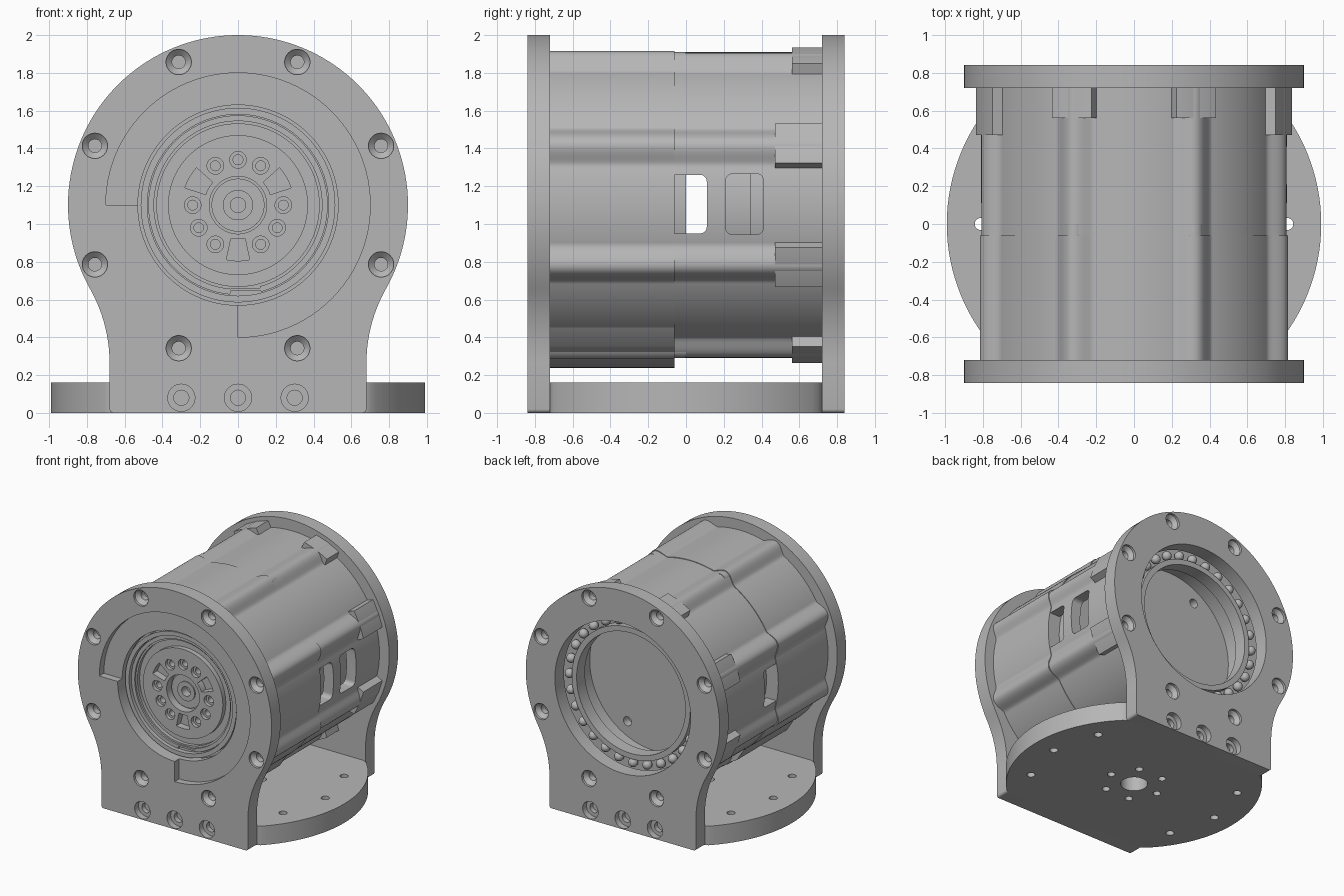
import bpy, bmesh
from math import cos, sin, pi, radians, degrees, sqrt, acos
from mathutils import Matrix

cube = bpy.data.objects.get("Cube")
if cube:
    bpy.data.objects.remove(cube)

AXIS = 1.1          # height of the main axis
BOLT_R = 0.82       # bolt circle radius
BOLTS = [radians(22.5 + 45 * i) for i in range(8)]

grey = bpy.data.materials.new("machined_grey")
grey.use_nodes = True
grey.diffuse_color = (0.47, 0.47, 0.47, 1)
grey.node_tree.nodes["Principled BSDF"].inputs["Base Color"].default_value = (0.47, 0.47, 0.47, 1)


def lathe(bm, profile, origin=(0, 0, AXIS), axis="y", seg=96):
    """Revolve (radius, height) points; open ends must lie on the axis."""
    ox, oy, oz = origin
    rings = []
    for r, h in profile:
        ring = []
        for i in range(seg if r > 0 else 1):
            a = 2 * pi * i / seg
            u, v = r * cos(a), r * sin(a)
            ring.append(bm.verts.new((ox + u, oy + h, oz + v) if axis == "y" else (ox + u, oy + v, oz + h)))
        rings.append(ring)
    pairs = list(zip(rings, rings[1:]))
    if profile[0][0] > 0:
        pairs.append((rings[-1], rings[0]))
    for p, q in pairs:
        for i in range(seg):
            j = (i + 1) % seg
            corners = [p[i % len(p)], p[j % len(p)], q[j % len(q)], q[i % len(q)]]
            corners = list(dict.fromkeys(corners))
            if len(corners) > 2:
                bm.faces.new(corners)


def prism(bm, pts, lo, hi, axis="y"):
    """Extrude a 2D outline along an axis."""
    def place(p, h):
        return {"x": (h, p[0], p[1]), "y": (p[0], h, p[1]), "z": (p[0], p[1], h)}[axis]
    a = [bm.verts.new(place(p, lo)) for p in pts]
    b = [bm.verts.new(place(p, hi)) for p in pts]
    bm.faces.new(a)
    bm.faces.new(b)
    for i in range(len(pts)):
        j = (i + 1) % len(pts)
        bm.faces.new((a[i], a[j], b[j], b[i]))


def arc(cx, cz, r, a0, a1, n):
    return [(cx + r * cos(a0 + (a1 - a0) * i / n), cz + r * sin(a0 + (a1 - a0) * i / n)) for i in range(n + 1)]


def sector(r0, r1, a0, a1, n=12, splay=0):
    """Ring segment in degrees; splay widens its inner edge."""
    inner = arc(0, AXIS, r0, radians(a1 + splay), radians(a0 - splay), n)
    return arc(0, AXIS, r1, radians(a0), radians(a1), n) + inner


def rounded(u0, u1, v0, v1, r):
    corners = [(u1 - r, v1 - r), (u0 + r, v1 - r), (u0 + r, v0 + r), (u1 - r, v0 + r)]
    return [p for k, c in enumerate(corners) for p in arc(*c, r, k * pi / 2, (k + 1) * pi / 2, 5)]


def finish(name, bm):
    bmesh.ops.recalc_face_normals(bm, faces=bm.faces)
    mesh = bpy.data.meshes.new(name)
    bm.to_mesh(mesh)
    bm.free()
    obj = bpy.data.objects.new(name, mesh)
    bpy.context.collection.objects.link(obj)
    mesh.materials.append(grey)
    return obj


def smooth(obj):
    bpy.ops.object.select_all(action="DESELECT")
    obj.select_set(True)
    bpy.context.view_layer.objects.active = obj
    bpy.ops.object.shade_smooth_by_angle(angle=radians(30))


def cut(obj, bm):
    cutter = finish("cutter", bm)
    cutter.hide_render = True
    mod = obj.modifiers.new("cut", "BOOLEAN")
    mod.object, mod.operation, mod.solver = cutter, "DIFFERENCE", "EXACT"
    bpy.context.view_layer.objects.active = obj
    bpy.ops.object.modifier_apply(modifier=mod.name)
    bpy.data.objects.remove(cutter)


def bolt_point(a):
    return BOLT_R * cos(a), AXIS + BOLT_R * sin(a)


# End plates: round head flowing into a straight foot
def end_plate(name, s, bore):
    half, head, fillet = 0.68, 0.9, 0.8
    cx = half + fillet
    cz = AXIS - sqrt((head + fillet) ** 2 - cx ** 2)
    t = acos(cx / (head + fillet))
    right = arc(half - 0.02, 0.02, 0.02, -pi / 2, 0, 4) + arc(cx, cz, fillet, pi, pi - t, 14)
    right += arc(0, AXIS, head, -t, pi / 2, 48)[1:]
    bm = bmesh.new()
    prism(bm, right + [(-x, z) for x, z in reversed(right[:-1])], s * 0.84, s * 0.72)
    plate = finish(name, bm)
    bm = bmesh.new()
    lathe(bm, [(0, -0.9), (bore, -0.9), (bore, 0.9), (0, 0.9)])
    for x, z in map(bolt_point, BOLTS):     # countersunk bolt holes
        lathe(bm, [(0, s * .86), (.067, s * .86), (.067, s * .82), (.035, s * .79), (.035, s * .74), (0, s * .74)],
              (x, 0, z), seg=32)
    for x in (-0.3, 0, 0.3):                # counterbored foot holes
        lathe(bm, [(0, s * .86), (.072, s * .86), (.072, s * .79), (.04, s * .79), (.04, s * .75), (0, s * .75)],
              (x, 0, 0.08), seg=32)
    cut(plate, bm)
    return plate


front_plate = end_plate("front_plate", -1, 0.53)
bm = bmesh.new()
prism(bm, sector(0.4, 0.7, -90, 180, 72), -0.9, -0.78)
cut(front_plate, bm)
smooth(front_plate)
smooth(end_plate("back_plate", 1, 0.63))

# Base disc trimmed between the plates, with mounting holes
bm = bmesh.new()
prism(bm, [(x, max(-0.72, min(0.72, y))) for x, y in arc(0, 0, 0.99, 0, 2 * pi, 128)[:-1]], 0, 0.16, "z")
base = finish("base_disc", bm)
bm = bmesh.new()
holes = [(0, 0, 0.105)]
holes += [(0.23 * cos(k * pi / 3), 0.23 * sin(k * pi / 3), 0.03) for k in range(6)]
holes += [(0.81 * cos(k * pi / 6), 0.81 * sin(k * pi / 6), 0.032) for k in (-1, 0, 1, 5, 6, 7)]
for x, y, r in holes:
    lathe(bm, [(0, -0.1), (r, -0.1), (r, 0.3), (0, 0.3)], (x, y, 0), "z", 32)
cut(base, bm)
smooth(base)


# Ribbed housing halves
def housing(name, y0, y1, r_out, r_in, rib):
    bm = bmesh.new()
    n, rows = 384, []
    for i in range(n):
        a = 2 * pi * i / n
        off = min(abs((a - b + pi) % (2 * pi) - pi) for b in BOLTS)
        bump = (0.5 + 0.5 * cos(pi * off / 0.13)) ** 0.7 if off < 0.13 else 0
        r = r_out + rib * bump
        rows.append([bm.verts.new((q * cos(a), y, AXIS + q * sin(a)))
                     for q, y in ((r, y0), (r, y1), (r_in, y1), (r_in, y0))])
    for i in range(n):
        p, q = rows[i], rows[(i + 1) % n]
        for k in range(4):
            m = (k + 1) % 4
            bm.faces.new((p[k], q[k], q[m], p[m]))
    return finish(name, bm)


smooth(housing("front_housing", -0.72, -0.06, 0.815, 0.7, 0.063))
back_housing = housing("back_housing", -0.06, 0.72, 0.81, 0.72, 0.058)
bm = bmesh.new()
prism(bm, rounded(-0.2, 0.11, 0.95, 1.26, 0.035), -1, 1, "x")
prism(bm, rounded(0.21, 0.41, 0.945, 1.265, 0.035), 0.3, 1, "x")
cut(back_housing, bm)
smooth(back_housing)

# Thickened underside of the front housing
bm = bmesh.new()
prism(bm, sector(0.79, 0.862, -120, -60, 24, 13), -0.72, -0.06)
smooth(finish("underside_pad", bm))

# Bolt bosses beside the back plate, and cap screws at the seam
for i, a in enumerate(BOLTS):
    x, z = bolt_point(a)
    side = abs(cos(a)) > abs(sin(a))
    bm = bmesh.new()
    prism(bm, sector(0.75, 0.865, degrees(a) - 7.5, degrees(a) + 7.5, 12, 2), 0.47 if side else 0.56, 0.72)
    smooth(finish(f"bolt_boss_{i}", bm))
    if not side:
        bm = bmesh.new()
        lathe(bm, [(0, -0.06), (.052, -0.06), (.052, 0), (.026, 0), (.026, -.025), (0, -.025)], (x, 0, z), seg=32)
        smooth(finish(f"cap_screw_{i}", bm))

# Gearbox core and output flange seen in the front bore
bm = bmesh.new()
lathe(bm, [(0, -.62), (.04, -.62), (.04, -.69), (.08, -.69), (.08, -.68), (.14, -.68), (.14, -.66), (.152, -.66),
           (.152, -.73), (.37, -.73), (.37, -.69), (.43, -.69), (.43, -.72), (.48, -.72), (.48, -.76), (.515, -.76),
           (.515, -.70), (.705, -.70), (.705, 0), (0, 0)])
flange = finish("output_flange", bm)
bm = bmesh.new()
for k in range(12):
    deg = 30 * k
    if k in (1, 5, 9):              # tapered pockets
        prism(bm, sector(0.18, 0.295, deg - 12, deg + 12), -0.8, -0.67)
    else:                           # stepped screw holes
        x, z = 0.24 * cos(radians(deg)), AXIS + 0.24 * sin(radians(deg))
        lathe(bm, [(0, -.8), (.044, -.8), (.044, -.70), (.026, -.70), (.026, -.65), (0, -.65)], (x, 0, z), seg=24)
cut(flange, bm)
smooth(flange)

# Retaining ring with a gap and lug at the bottom
bm = bmesh.new()
prism(bm, sector(0.445, 0.475, -75, 265, 80), -0.735, -0.715)
prism(bm, rounded(-0.04, 0.14, 0.645, 0.66, 0.005), -0.735, -0.715)
smooth(finish("retaining_ring", bm))

# Hollow rotor cup and inner bearing race in the back bore
bm = bmesh.new()
lathe(bm, [(0, .42), (.6, .42), (.6, .60), (.505, .62), (.505, .73), (.55, .73), (.55, .66), (.73, .66),
           (.73, .60), (.66, .60), (.66, .34), (.62, .34), (.62, .2), (0, .2)])
rotor = finish("rotor_cup", bm)
bm = bmesh.new()
for s in (-1, 1):
    lathe(bm, [(0, .35), (.038, .35), (.038, .5), (0, .5)], (-0.25 * s, 0, AXIS + 0.42 * s), seg=24)
cut(rotor, bm)
smooth(rotor)

# Bearing balls
bm = bmesh.new()
for k in range(28):
    a = 2 * pi * k / 28
    spot = Matrix.Translation((0.59 * cos(a), 0.70, AXIS + 0.59 * sin(a)))
    bmesh.ops.create_uvsphere(bm, u_segments=16, v_segments=10, radius=0.038, matrix=spot)
smooth(finish("bearing_balls", bm))
